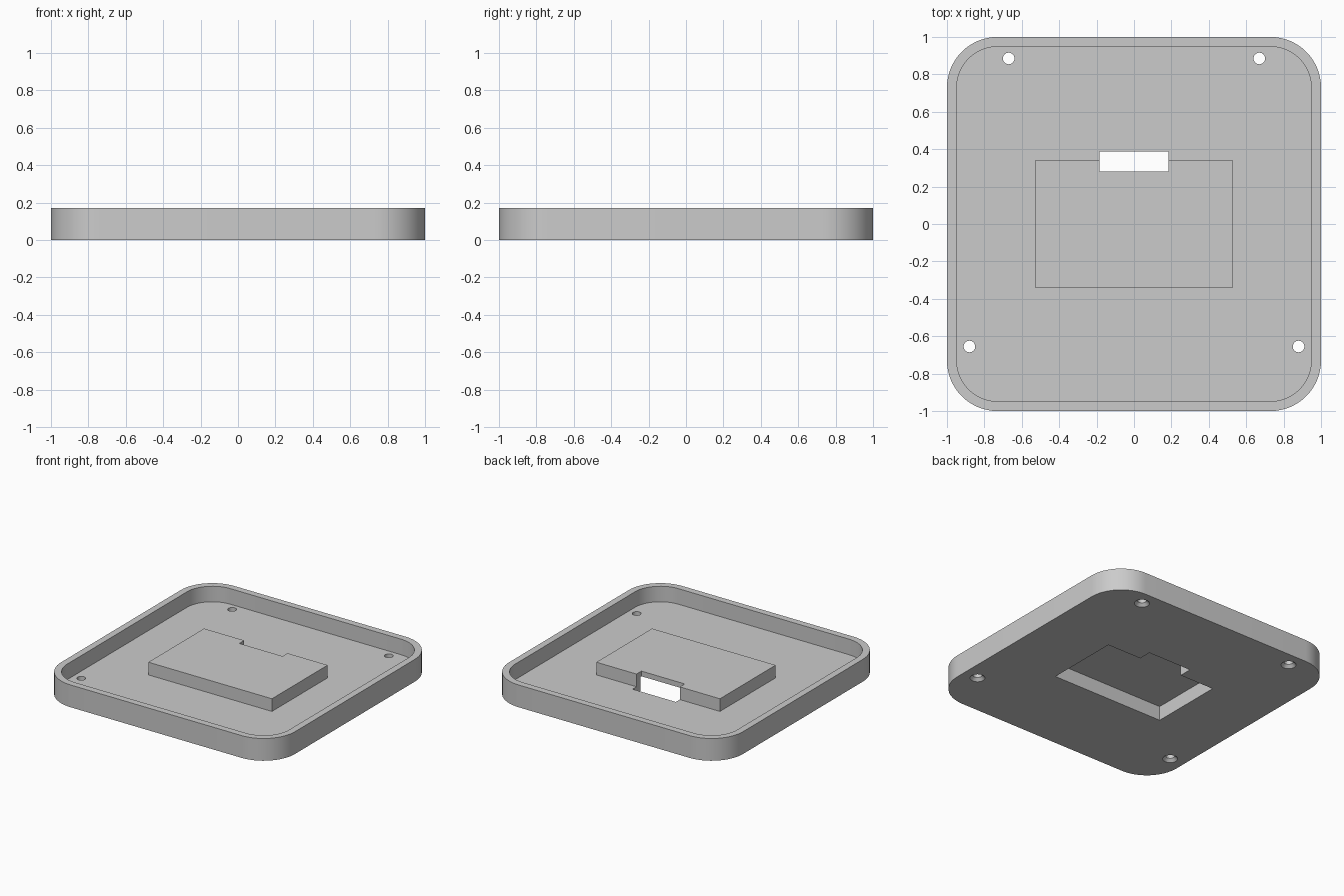
import bpy
import bmesh
from math import cos, sin, pi, radians

if "Cube" in bpy.data.objects:
    bpy.data.objects.remove(bpy.data.objects["Cube"])

HEIGHT, WALL, CORNER = 0.172, 0.052, 0.27
BOSS_X, BOSS_Y, BOSS_TOP = 0.528, 0.34, 0.15
ROOF = BOSS_TOP - 0.04
BELOW, ABOVE = -0.1, 0.3

grey = bpy.data.materials.new("light grey plastic")
grey.use_nodes = True
grey.diffuse_color = (0.6, 0.6, 0.6, 1)
grey.node_tree.nodes["Principled BSDF"].inputs["Base Color"].default_value = (0.6, 0.6, 0.6, 1)


def loft(name, rings):
    """Closed solid through matching rings of points."""
    bm = bmesh.new()
    loops = [[bm.verts.new(p) for p in ring] for ring in rings]
    n = len(loops[0])
    bm.faces.new(loops[0][::-1])
    bm.faces.new(loops[-1])
    for low, high in zip(loops, loops[1:]):
        for i in range(n):
            j = (i + 1) % n
            bm.faces.new((low[i], low[j], high[j], high[i]))
    mesh = bpy.data.meshes.new(name)
    bm.to_mesh(mesh)
    bm.free()
    mesh.materials.append(grey)
    obj = bpy.data.objects.new(name, mesh)
    bpy.context.collection.objects.link(obj)
    return obj


def box(name, x0, x1, y0, y1, z0, z1):
    outline = [(x0, y0), (x1, y0), (x1, y1), (x0, y1)]
    return loft(name, [[(x, y, z) for x, y in outline] for z in (z0, z1)])


def rounded_slab(name, half, radius, z0, z1, steps=16):
    outline = []
    for k, (sx, sy) in enumerate([(1, 1), (-1, 1), (-1, -1), (1, -1)]):
        for i in range(steps + 1):
            a = (k + i / steps) * pi / 2
            outline.append((sx * (half - radius) + radius * cos(a),
                            sy * (half - radius) + radius * sin(a)))
    return loft(name, [[(x, y, z) for x, y in outline] for z in (z0, z1)])


def lathe(name, x, y, profile, sides=32):
    angles = [2 * pi * i / sides for i in range(sides)]
    return loft(name, [[(x + r * cos(a), y + r * sin(a), z) for a in angles]
                       for r, z in profile])


def combine(target, tool, operation="DIFFERENCE"):
    """Apply a boolean and discard the tool."""
    mod = target.modifiers.new(operation, "BOOLEAN")
    mod.operation, mod.object, mod.solver = operation, tool, "EXACT"
    bpy.context.view_layer.update()
    graph = bpy.context.evaluated_depsgraph_get()
    result = bpy.data.meshes.new_from_object(target.evaluated_get(graph))
    target.modifiers.clear()
    target.data = result
    bpy.data.objects.remove(tool)


# Shallow tray with a rim
tray = rounded_slab("tray", 1, CORNER, 0, HEIGHT)
combine(tray, rounded_slab("pocket", 1 - WALL, CORNER - WALL, WALL, ABOVE))

# Raised central housing, hollow from below
combine(tray, box("housing", -BOSS_X, BOSS_X, -BOSS_Y, BOSS_Y, WALL / 2, BOSS_TOP), "UNION")
cx, cy = BOSS_X - WALL, BOSS_Y - WALL
combine(tray, box("cavity", -cx, cx, -cy, cy, BELOW, ROOF))

# Connector slot through the back wall of the housing
combine(tray, box("slot", -0.185, 0.185, 0.28, 0.388, BELOW, ABOVE))

# Screw holes, countersunk underneath
for side in (-1, 1):
    for x, y in [(0.67, 0.885), (0.88, -0.655)]:
        combine(tray, lathe("screw_hole", side * x, y,
                            [(0.053, -0.02), (0.053, 0), (0.031, 0.022), (0.031, ABOVE)]))

# Smooth the rounded walls, keep hard edges crisp
bpy.ops.object.select_all(action="DESELECT")
tray.select_set(True)
bpy.context.view_layer.objects.active = tray
bpy.ops.object.shade_smooth_by_angle(angle=radians(30))
